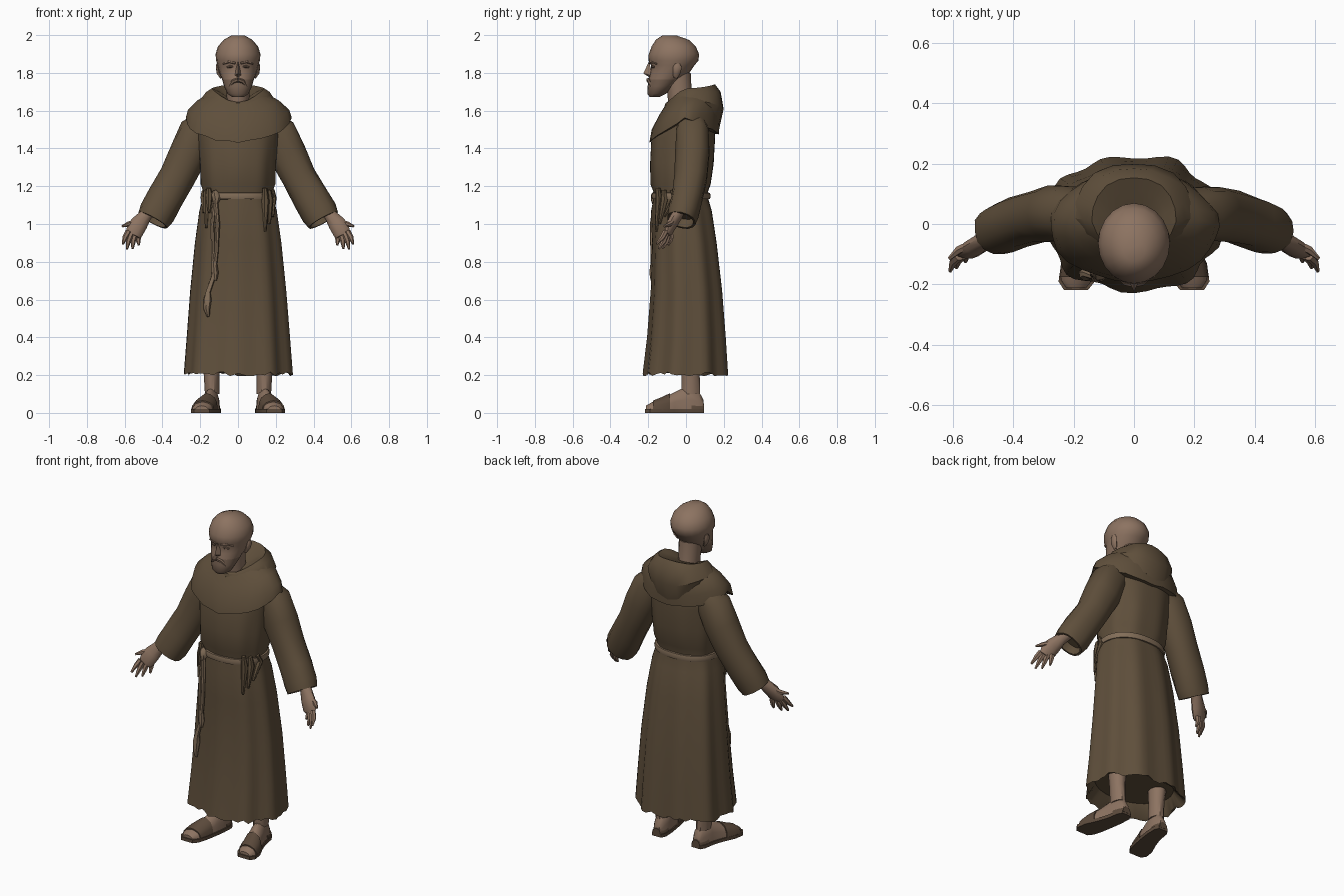
import bpy, math, random
from math import sin, cos, pi
from mathutils import Vector as V

random.seed(4)

def material(name, rgb):
    m = bpy.data.materials.new(name)
    m.diffuse_color = (*rgb, 1)
    return m

ROBE = material("brown_wool", (0.114, 0.078, 0.044))
SKIN = material("skin", (0.265, 0.172, 0.120))
ROPE = material("rope_tan", (0.225, 0.155, 0.098))
LEATHER = material("sandal_leather", (0.105, 0.068, 0.044))
BEARD = material("beard_brown", (0.185, 0.120, 0.083))

def build(name, verts, faces, mat, angle=40):
    me = bpy.data.meshes.new(name)
    me.from_pydata(verts, [], faces)
    ob = bpy.data.objects.new(name, me)
    bpy.context.collection.objects.link(ob)
    me.materials.append(mat)
    bpy.ops.object.select_all(action='DESELECT')
    bpy.context.view_layer.objects.active = ob
    ob.select_set(True)
    bpy.ops.object.mode_set(mode='EDIT')
    bpy.ops.mesh.select_all(action='SELECT')
    bpy.ops.mesh.normals_make_consistent(inside=False)
    bpy.ops.object.mode_set(mode='OBJECT')
    bpy.ops.object.shade_smooth_by_angle(angle=math.radians(angle))
    return ob

def loft(name, rings, mat, caps=True, angle=40):
    n = len(rings[0])
    verts = [p for r in rings for p in r]
    faces = [(i*n+j, i*n+(j+1) % n, (i+1)*n+(j+1) % n, (i+1)*n+j)
             for i in range(len(rings)-1) for j in range(n)]
    if caps:
        faces += [tuple(range(n)), tuple(range(len(verts)-n, len(verts)))]
    return build(name, verts, faces, mat, angle)

def bulge(v, q):
    """Signed power: q below 1 squares off an oval."""
    return math.copysign(abs(v)**q, v)

def ring(rx, yf, yb, z, n=28, fold=0, k=9, wob=0, p=1, q=1):
    """Horizontal oval; z is a number or (front, side, back) heights."""
    zf, zs, zb = z if isinstance(z, tuple) else (z, z, z)
    out = []
    for i in range(n):
        a = 2*pi*i/n
        f = 1 + fold*(cos(k*a+0.6) + 0.5*sin(5*a))
        c2 = (cos(a)**2)**p
        zz = zs*(1-c2) + (zf if cos(a) > 0 else zb)*c2 + wob*random.uniform(-1, 1)
        out.append(V((rx*f*bulge(sin(a), q), (yf+yb)/2 - (yb-yf)/2*f*bulge(cos(a), q), zz)))
    return out

def tube(name, pts, mat, n=8, lip=False, mirror=1, wob=0, q=1):
    """Tube along (point, in-plane radius, depth radius) entries."""
    P = [V(p[0]) for p in pts]
    rings = []
    for i, (_, ru, rv) in enumerate(pts):
        d = (P[min(i+1, len(P)-1)] - P[max(i-1, 0)]).normalized()
        u = d.cross(V((0, 1, 0))).normalized()
        v = u.cross(d)
        rings.append([P[i] + u*ru*bulge(cos(2*pi*j/n), q)*(1+wob*random.uniform(-1, 1))
                      + v*rv*bulge(sin(2*pi*j/n), q)*(1+wob*random.uniform(-1, 1)) for j in range(n)])
    if lip:  # hollow opening at the far end
        rings.append([P[-1].lerp(r, 0.85) for r in rings[-1]])
        rings.append([r - d*0.05 for r in rings[-1]])
    return loft(name, [[V((r.x*mirror, r.y, r.z)) for r in g] for g in rings], mat)

# Robe profile: height, half width, front, back, fold depth
profile = [(0.205, 0.282, -0.222, 0.224, 0.040), (0.40, 0.268, -0.200, 0.212, 0.036),
           (0.65, 0.250, -0.182, 0.193, 0.030), (0.90, 0.226, -0.176, 0.164, 0.026),
           (1.07, 0.203, -0.182, 0.138, 0.022), (1.14, 0.185, -0.170, 0.117, 0.010),
           (1.17, 0.182, -0.170, 0.117, 0.010), (1.21, 0.196, -0.186, 0.132, 0.018),
           (1.32, 0.200, -0.188, 0.148, 0.014), (1.46, 0.213, -0.182, 0.155, 0.005),
           (1.56, 0.215, -0.150, 0.150, 0), (1.64, 0.130, -0.090, 0.110, 0)]
SQ = 0.88
rings = [ring(0.24, -0.18, 0.18, 0.28, 54), ring(0.27, -0.21, 0.21, 0.215, 54, 0.040, q=SQ)]
rings += [ring(w, f, b, z, 54, k, wob=0.012 if z < 0.3 else 0, q=SQ) for z, w, f, b, k in profile]
loft("robe", rings, ROBE)

def front_y(x, z):
    """Front surface of the robe at x, z."""
    for a, b in zip(profile, profile[1:]):
        if a[0] <= z <= b[0]:
            t = (z-a[0])/(b[0]-a[0])
            w, f, k = (a[i]+(b[i]-a[i])*t for i in (1, 2, 3))
            e = 2/SQ
            return (f+k)/2 - (k-f)/2*max(0, 1-abs(x/w)**e)**(1/e) - 0.010

# Shoulder cape with scooped hem, and the lowered hood
loft("shoulder_cape", [
    ring(0.225, -0.15, 0.14, (1.46, 1.55, 1.48), p=0.5),
    ring(0.280, -0.192, 0.178, (1.435, 1.56, 1.48), fold=0.015, k=7, wob=0.006, p=0.5),
    ring(0.268, -0.180, 0.178, (1.50, 1.605, 1.55), fold=0.01, k=7, p=0.7),
    ring(0.215, -0.140, 0.17, (1.58, 1.655, 1.64)),
    ring(0.15, -0.105, 0.13, (1.635, 1.69, 1.70)),
    ring(0.08, -0.08, 0.06, (1.61, 1.65, 1.65))], ROBE)
loft("lowered_hood", [
    ring(0.17, -0.09, 0.15, (1.60, 1.62, 1.54), 18),
    ring(0.195, -0.105, 0.180, (1.61, 1.63, 1.51), 18, 0.03, 7, 0.008),
    ring(0.200, -0.110, 0.203, (1.625, 1.655, 1.61), 18, 0.03, 5, 0.005),
    ring(0.168, -0.105, 0.187, (1.64, 1.70, 1.70), 18, 0.03, 5),
    ring(0.140, -0.095, 0.155, (1.645, 1.72, 1.74), 18, 0.02, 5),
    ring(0.105, -0.085, 0.115, (1.635, 1.705, 1.722), 18),
    ring(0.065, -0.07, 0.045, (1.62, 1.68, 1.69), 18)], ROBE, angle=30)

# Neck and head
loft("neck", [ring(0.06, -0.09, 0.05, 1.60, 12), ring(0.06, -0.10, 0.03, 1.70, 12),
              ring(0.065, -0.12, 0.025, 1.80, 12)], SKIN)
head = loft("head", [ring(*r, n=20) for r in (
    (0.030, -0.192, -0.140, 1.672), (0.057, -0.205, -0.105, 1.69), (0.074, -0.203, -0.060, 1.73),
    (0.084, -0.197, -0.020, 1.765), (0.098, -0.190, 0.018, 1.80), (0.108, -0.184, 0.045, 1.84),
    (0.116, -0.199, 0.066, 1.865), (0.119, -0.197, 0.069, 1.90), (0.106, -0.182, 0.052, 1.94),
    (0.076, -0.160, 0.015, 1.975), (0.035, -0.125, -0.050, 1.998))], SKIN)
head.data.materials.append(BEARD)
for p in head.data.polygons:  # bearded jaw
    if p.center.z < 1.75 and p.center.y < -0.08:
        p.material_index = 1

build("nose", [(0, -0.195, 1.862), (-0.02, -0.18, 1.785), (0.02, -0.18, 1.785), (0, -0.226, 1.797),
               (0, -0.195, 1.778)], [(0, 1, 3), (0, 3, 2), (1, 4, 3), (2, 3, 4), (0, 2, 4, 1)], SKIN)

for s, side in ((-1, "left"), (1, "right")):
    # Face details
    tube(side + "_moustache", [((0, -0.201, 1.763), 0.012, 0.010), ((0.025, -0.195, 1.755), 0.012, 0.010),
                               ((0.045, -0.18, 1.728), 0.006, 0.008)], BEARD, 6, mirror=s)
    tube(side + "_eye", [((0.027, -0.181, 1.832), 0.005, 0.005), ((0.042, -0.177, 1.834), 0.007, 0.005),
                         ((0.058, -0.167, 1.830), 0.004, 0.005)], BEARD, 6, mirror=s)
    tube(side + "_brow", [((0.014, -0.190, 1.852), 0.007, 0.010), ((0.045, -0.179, 1.860), 0.008, 0.010),
                          ((0.078, -0.155, 1.848), 0.004, 0.008)], SKIN, 6, mirror=s)
    tube(side + "_ear", [((0.088, -0.055, 1.775), 0.008, 0.012), ((0.102, -0.050, 1.80), 0.011, 0.020),
                         ((0.108, -0.045, 1.83), 0.010, 0.024), ((0.108, -0.045, 1.85), 0.006, 0.012)],
         SKIN, 8, mirror=s)

    # Wide sleeve with hollow cuff
    tube(side + "_sleeve", [((0.15, 0.03, 1.55), 0.07, 0.07), ((0.212, 0.035, 1.485), 0.10, 0.09),
                            ((0.262, 0.035, 1.375), 0.100, 0.092), ((0.322, 0.025, 1.25), 0.093, 0.086),
                            ((0.385, 0.005, 1.14), 0.096, 0.084), ((0.43, -0.015, 1.06), 0.096, 0.082),
                            ((0.452, -0.025, 1.02), 0.087, 0.078)], ROBE, 14, True, s, 0.04, 0.9)
    # Forearm, palm and fingers
    tube(side + "_palm", [((0.43, -0.02, 1.12), 0.037, 0.034), ((0.49, -0.048, 1.045), 0.034, 0.030),
                          ((0.525, -0.075, 1.00), 0.047, 0.028), ((0.55, -0.095, 0.955), 0.046, 0.021),
                          ((0.556, -0.10, 0.94), 0.036, 0.014)], SKIN, 10, mirror=s)
    fingers = (((0.58, -0.108, 0.96), (0.609, -0.156, 0.895)), ((0.565, -0.103, 0.95), (0.588, -0.145, 0.868)),
               ((0.545, -0.093, 0.945), (0.558, -0.125, 0.870)), ((0.525, -0.078, 0.945), (0.525, -0.095, 0.888)),
               ((0.54, -0.068, 1.01), (0.612, -0.115, 0.988)))
    for i, (a, b) in enumerate(fingers):
        a, b = V(a), V(b)
        mid = a.lerp(b, 0.5) + V((0.004, 0.006, 0))
        tube(f"{side}_finger_{i+1}", [(a, 0.016, 0.015), (mid, 0.014, 0.014), (b, 0.006, 0.006)],
             SKIN, 6, mirror=s)

    # Leg, foot and sandal
    tube(side + "_leg", [((0.145, 0.03, 0.38), 0.055, 0.06), ((0.14, 0.025, 0.20), 0.041, 0.05),
                         ((0.137, 0.025, 0.10), 0.038, 0.052)], SKIN, 10, mirror=s)
    foot = [(0.092, 0.132, 0.024, 0.07), (0.065, 0.133, 0.038, 0.12), (0.0, 0.14, 0.042, 0.14),
            (-0.06, 0.155, 0.048, 0.110), (-0.13, 0.178, 0.058, 0.075), (-0.185, 0.190, 0.054, 0.054),
            (-0.212, 0.192, 0.034, 0.038)]

    def section(y, cx, hw, top, low=0.012):
        return [V((s*(cx+hw*cos(a)*(1 if sin(a) < 0.9 else 0.8)), y,
                   low+(top-low)*max(0, sin(a))**0.8)) for a in [pi*i/8 for i in range(9)]]

    loft(side + "_foot", [section(*f) for f in foot], SKIN)
    loft(side + "_sole", [[V((s*(cx+dx*(hw+0.006)), y*1.03, z)) for dx, z in
                           ((-1, 0), (1, 0), (1, 0.02), (-1, 0.02))] for y, cx, hw, _ in foot], LEATHER)
    for nm, strap in (("toe_strap", [(-0.175, 0.188, 0.060, 0.065), (-0.13, 0.178, 0.063, 0.083),
                                     (-0.085, 0.163, 0.056, 0.104)]),
                      ("heel_strap", [(0.096, 0.132, 0.027, 0.05), (0.065, 0.133, 0.041, 0.06),
                                      (0.03, 0.138, 0.045, 0.06)])):
        loft(f"{side}_{nm}", [section(*f) for f in strap], LEATHER)

# Rope belt
loft("rope_belt", [ring(0.184+d, -0.172-d, 0.119+d, z, 36, q=SQ) for d, z in
                   ((-0.01, 1.130), (0.008, 1.132), (0.012, 1.148), (0.008, 1.165), (-0.01, 1.167))], ROPE)

def cord(name, xz, r, mat, lift):
    tube(name, [((x, front_y(x, z)-lift, z), w*r, w*r) for x, z, w in xz], mat, 7, wob=0.1)

# Knot and hanging rope ends
cord("belt_knot", [(-0.125, 1.178, 0.6), (-0.12, 1.155, 1.4), (-0.115, 1.13, 1.3), (-0.12, 1.105, 0.7)],
     0.016, ROPE, 0.008)
cord("long_rope", [(-0.12, 1.15, 1), (-0.108, 1.0, 1), (-0.115, 0.85, 1), (-0.13, 0.72, 1),
                   (-0.158, 0.64, 1.1), (-0.162, 0.60, 1.8), (-0.165, 0.55, 1.5), (-0.158, 0.51, 0.6)],
     0.012, ROPE, 0.006)
cord("short_rope", [(-0.125, 1.14, 1), (-0.137, 1.0, 1), (-0.132, 0.85, 1), (-0.122, 0.74, 1.7),
                    (-0.12, 0.70, 0.7)], 0.011, ROPE, 0.006)

# Cloth gathered over the belt
for i, (x, z0, z1) in enumerate(((0.142, 1.19, 0.96), (0.165, 1.18, 1.00), (0.182, 1.18, 1.04),
                                 (-0.155, 1.19, 1.06), (-0.170, 1.18, 0.98), (-0.183, 1.17, 1.06))):
    cord(f"waist_fold_{i+1}", [(x, z0, 0.7), (x+0.003, z0*0.7+z1*0.3, 1.2), (x+0.002, z1, 0.4)],
         0.017, ROBE, 0.002)
